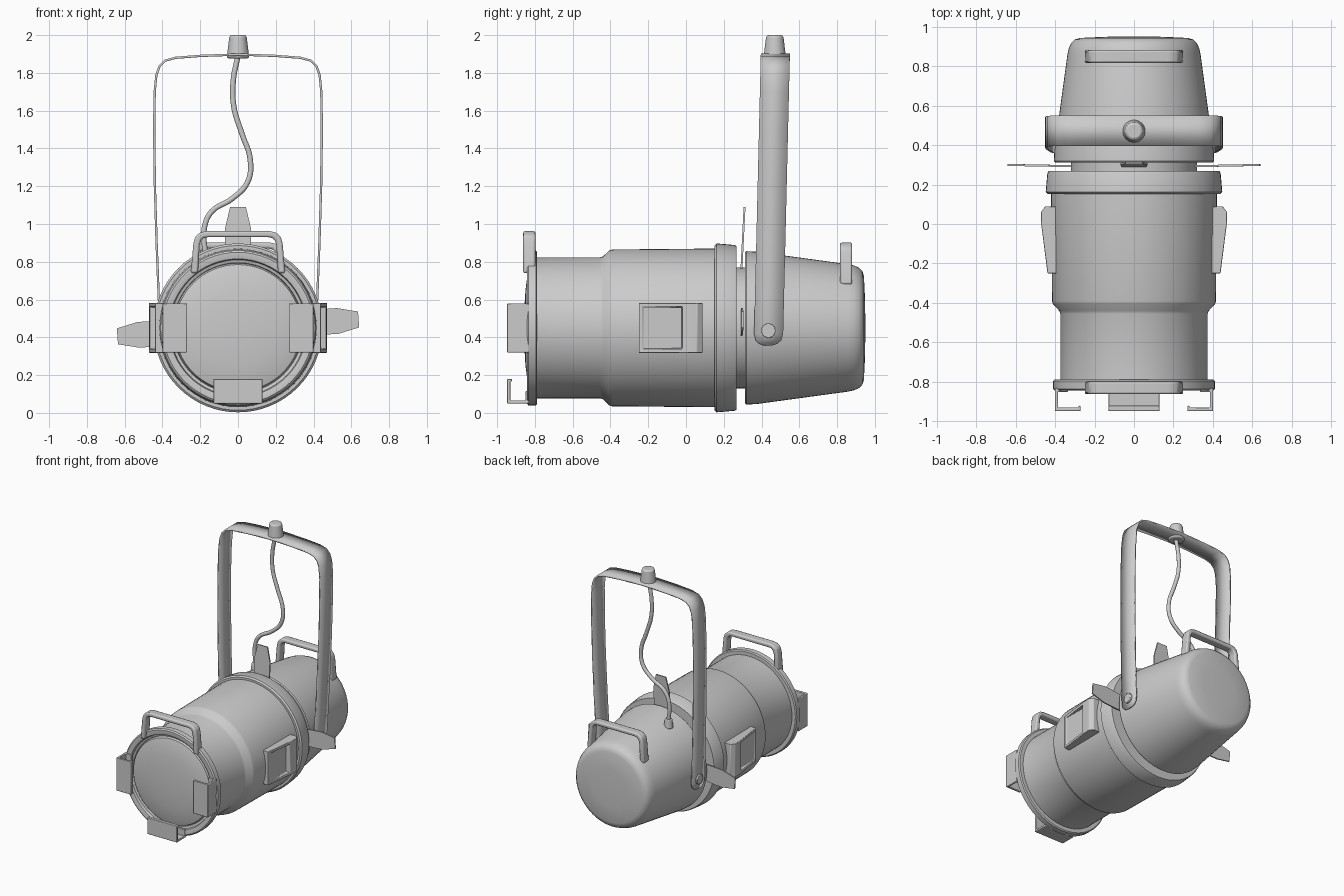
import bpy, bmesh, math
from mathutils import Vector

if "Cube" in bpy.data.objects:
    bpy.data.objects.remove(bpy.data.objects["Cube"])

CZ = 0.45  # height of the lamp axis


def finish(name, bm, bevel=0.0, angle=32):
    """Turn a bmesh into a named object, smooth below the given angle."""
    bmesh.ops.remove_doubles(bm, verts=bm.verts, dist=1e-5)
    bmesh.ops.recalc_face_normals(bm, faces=bm.faces)
    me = bpy.data.meshes.new(name)
    bm.to_mesh(me)
    bm.free()
    for p in me.polygons:
        p.use_smooth = True
    me.set_sharp_from_angle(angle=math.radians(angle))
    ob = bpy.data.objects.new(name, me)
    bpy.context.collection.objects.link(ob)
    if bevel:
        m = ob.modifiers.new("bevel", 'BEVEL')
        m.width, m.segments, m.limit_method = bevel, 2, 'ANGLE'
    return ob


def polar(r, t, y, a):
    """Point at radius r, sideways offset t, on a ray at angle a round the lamp axis."""
    a = math.radians(a)
    return Vector((r * math.cos(a) - t * math.sin(a), y,
                   CZ + r * math.sin(a) + t * math.cos(a)))


def lathe(name, profile, segs=64):
    """Revolve (y, r) points round the lamp axis."""
    bm = bmesh.new()
    rings = [[bm.verts.new(polar(r, 0, y, 360 * i / segs)) for i in range(segs)]
             for y, r in profile]
    for a, b in zip(rings, rings[1:]):
        for i in range(segs):
            j = (i + 1) % segs
            bm.faces.new((a[i], a[j], b[j], b[i]))
    return finish(name, bm)


def prism(name, pts, vec, bevel=0.0):
    """Extrude a closed outline along a vector."""
    bm = bmesh.new()
    f = bm.faces.new([bm.verts.new(p) for p in pts])
    ext = bmesh.ops.extrude_face_region(bm, geom=[f], use_keep_orig=True)
    new = [g for g in ext['geom'] if isinstance(g, bmesh.types.BMVert)]
    bmesh.ops.translate(bm, verts=new, vec=vec)
    return finish(name, bm, bevel)


# Barrel, collar, shutter core, lens and rear housing
lathe("front_ring", [(-0.80, 0.34), (-0.815, 0.345), (-0.82, 0.36), (-0.84, 0.365),
                     (-0.843, 0.372), (-0.843, 0.40), (-0.835, 0.41), (-0.795, 0.41),
                     (-0.788, 0.402), (-0.788, 0.37)])
lathe("barrel", [(-0.80, 0.36), (-0.79, 0.373), (-0.455, 0.373), (-0.44, 0.378),
                 (-0.405, 0.411), (-0.39, 0.415), (0.155, 0.42)])
lathe("collar", [(0.152, 0.41), (0.152, 0.436), (0.162, 0.447), (0.255, 0.439),
                 (0.268, 0.433), (0.268, 0.0)])
lathe("shutter_core", [(0.26, 0.32), (0.32, 0.32)])
lathe("lens", [(-0.80, 0.345), (-0.825, 0.335), (-0.838, 0.29), (-0.85, 0.2),
               (-0.856, 0.1), (-0.858, 0.0)])
lathe("rear_housing", [(0.312, 0.0), (0.312, 0.40), (0.32, 0.406), (0.375, 0.403),
                       (0.86, 0.337), (0.89, 0.33), (0.917, 0.318), (0.934, 0.30),
                       (0.942, 0.275), (0.948, 0.15), (0.95, 0.0)])

# Filter holder clips: left, right and bottom
clip = [(0.335, -0.83), (0.40, -0.83), (0.40, -0.947), (0.27, -0.947), (0.27, -0.92),
        (0.28, -0.92), (0.285, -0.93), (0.385, -0.93), (0.385, -0.85), (0.335, -0.85)]
for side, a in (("right", 0), ("left", 180), ("bottom", 270)):
    prism("filter_clip_" + side, [polar(r, -0.13, y, a) for r, y in clip],
          polar(0, 0.26, 0, a) - Vector((0, 0, CZ)), 0.004)

# Shutter blades: right, top and left
half = [(0.28, 0.06), (0.46, 0.068), (0.53, 0.068), (0.64, 0.042)]
outline = half + [(r, -t) for r, t in reversed(half)]
for side, a in (("right", 4), ("top", 90), ("left", 184)):
    lean = 0.05 if side == "top" else 0.02
    prism("shutter_blade_" + side,
          [polar(r, t, 0.287 + lean * (r - 0.28), a) for r, t in outline], (0, 0.01, 0))

# Carrying handles front and rear
outer = [(0.25, 0.74), (0.236, 0.90), (0.225, 0.935), (0.20, 0.955), (0.17, 0.962)]
inner = [(0.16, 0.93), (0.182, 0.927), (0.196, 0.912), (0.203, 0.89), (0.212, 0.74)]
u_half = outer + [(-x, z) for x, z in reversed(outer)]
u_shape = u_half + [(-x, z) for x, z in reversed(inner)] + inner
for side, y, drop in (("front", -0.862, 0), ("rear", 0.815, -0.06)):
    prism("handle_" + side, [(x, y, z + drop) for x, z in u_shape],
          (0, 0.065, 0), 0.01)

# Side latch covers: wedge plates with a recessed finger pocket
for side, s in (("right", 1), ("left", -1)):
    bm = bmesh.new()
    sec = [(0.37, -0.25), (0.438, -0.25), (0.47, 0.0), (0.472, 0.06),
           (0.45, 0.088), (0.37, 0.088)]
    lo = [bm.verts.new((s * x, y, 0.318)) for x, y in sec]
    hi = [bm.verts.new((s * x, y, 0.582)) for x, y in sec]
    bm.faces.new(lo)
    bm.faces.new(hi)
    sides = [bm.faces.new((lo[i], lo[i - 1], hi[i - 1], hi[i])) for i in range(6)]
    face = sides[2]
    bmesh.ops.recalc_face_normals(bm, faces=bm.faces)
    bmesh.ops.inset_region(bm, faces=[face], thickness=0.028)
    bmesh.ops.inset_region(bm, faces=[face], thickness=0.005)
    for v in face.verts:
        v.co.x = s * 0.435
    finish("latch_cover_" + side, bm, 0.008)

# Hanging yoke: one bent strap with rounded ends
arm = [(0.408, 0.358, 0.025), (0.408, 0.367, 0.05), (0.409, 0.385, 0.068),
       (0.41, 0.42, 0.077), (0.42, 0.62, 0.077), (0.431, 0.9, 0.077),
       (0.44, 1.2, 0.077), (0.444, 1.5, 0.077), (0.441, 1.7, 0.077),
       (0.432, 1.79, 0.077), (0.415, 1.835, 0.077), (0.385, 1.865, 0.077),
       (0.33, 1.88, 0.077), (0.2, 1.89, 0.077), (0.0, 1.897, 0.077)]
strap = arm + [(-x, z, w) for x, z, w in reversed(arm[:-1])]
bm = bmesh.new()
rows = []
for x, z, w in strap:
    yc = 0.436 + 0.037 * (z - 0.36) / 1.54
    rows.append([bm.verts.new((x, yc + k * w, z)) for k in (-1, 1)])
for a, b in zip(rows, rows[1:]):
    bm.faces.new((a[0], a[1], b[1], b[0]))
yoke = finish("yoke", bm)
sol = yoke.modifiers.new("thickness", 'SOLIDIFY')
sol.thickness, sol.offset = 0.012, 0


def cone(name, loc, r1, r2, depth, rot=(0, 0, 0), bevel=0.006):
    bpy.ops.mesh.primitive_cone_add(vertices=32, radius1=r1, radius2=r2, depth=depth,
                                    location=loc, rotation=rot)
    ob = bpy.context.object
    ob.name = name
    bpy.ops.object.shade_smooth_by_angle(angle=math.radians(35))
    m = ob.modifiers.new("bevel", 'BEVEL')
    m.width, m.segments, m.limit_method = bevel, 2, 'ANGLE'
    return ob


# Yoke pivots, top mounting knob and cable gland
for side, s in (("right", 1), ("left", -1)):
    cone("pivot_bolt_" + side, (s * 0.405, 0.436, 0.435), 0.038, 0.038, 0.05,
         (0, math.pi / 2, 0), 0.004)
cone("mounting_knob", (0, 0.47, 1.938), 0.06, 0.045, 0.124, bevel=0.012)
cone("cable_gland", (-0.17, 0.46, 0.82), 0.035, 0.026, 0.07)

# Power cable
path = [(0.0, 1.89), (-0.025, 1.76), (-0.022, 1.62), (0.02, 1.48), (0.065, 1.34),
        (0.05, 1.22), (-0.03, 1.135), (-0.14, 1.065), (-0.178, 0.98), (-0.172, 0.83)]
cu = bpy.data.curves.new("power_cable", 'CURVE')
cu.dimensions = '3D'
cu.bevel_depth, cu.bevel_resolution, cu.resolution_u = 0.015, 3, 6
cu.use_fill_caps = True
sp = cu.splines.new('BEZIER')
sp.bezier_points.add(len(path) - 1)
for bp, (x, z) in zip(sp.bezier_points, path):
    bp.co = (x, 0.465, z)
    bp.handle_left_type = bp.handle_right_type = 'AUTO'
bpy.context.collection.objects.link(bpy.data.objects.new("power_cable", cu))
